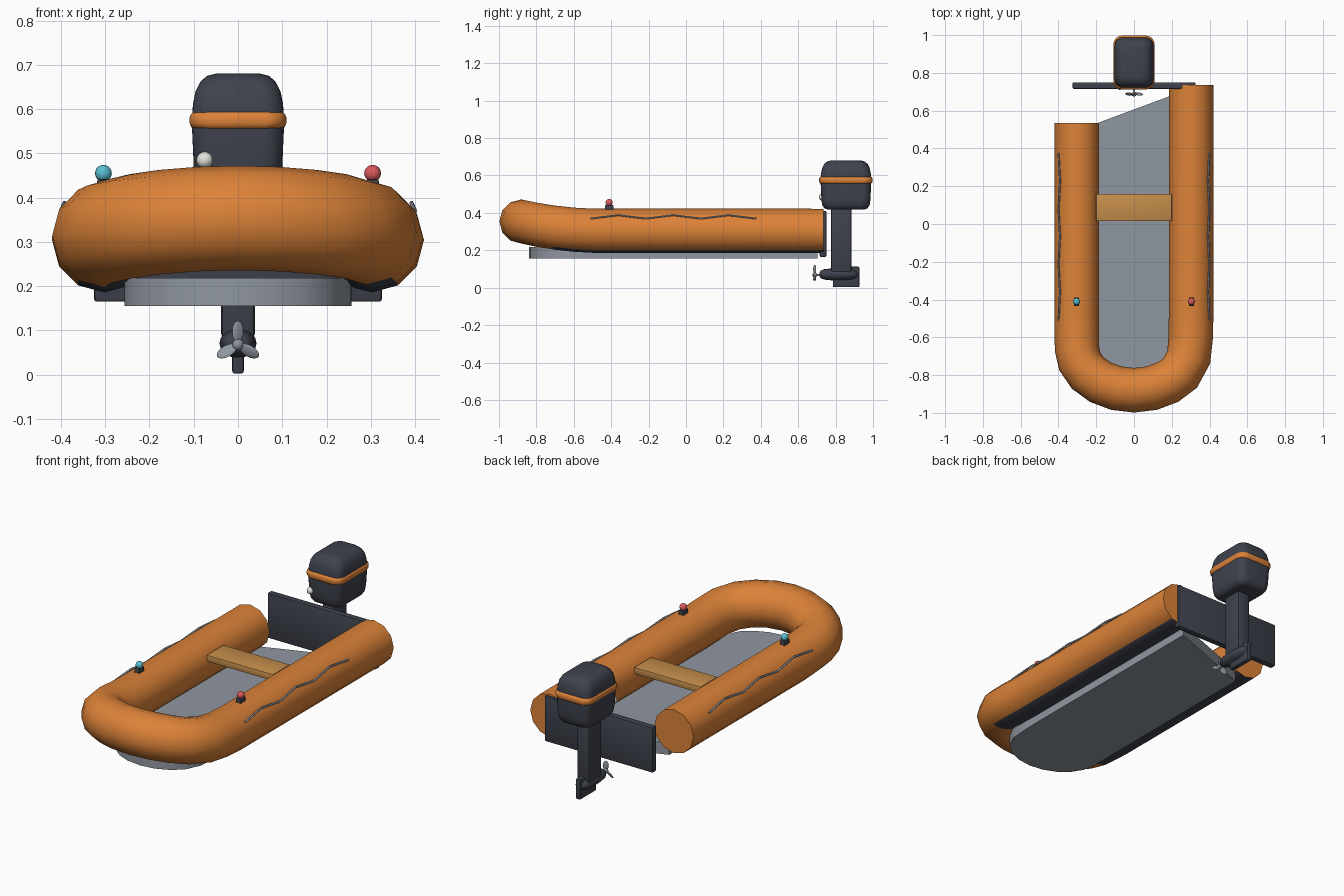
import bpy, bmesh, math
from mathutils import Vector, Matrix

if "Cube" in bpy.data.objects:
    bpy.data.objects.remove(bpy.data.objects["Cube"])


def mat(name, rgb):
    m = bpy.data.materials.new(name)
    m.diffuse_color = (*rgb, 1)
    m.use_nodes = True
    m.node_tree.nodes["Principled BSDF"].inputs["Base Color"].default_value = m.diffuse_color
    return m


ORANGE = mat("orange", (0.72, 0.225, 0.04))
DARK = mat("charcoal", (0.05, 0.055, 0.075))
GREY = mat("grey", (0.28, 0.31, 0.355))
WOOD = mat("wood", (0.56, 0.27, 0.07))
TEAL = mat("teal", (0.1, 0.52, 0.64))
RED = mat("red", (0.72, 0.1, 0.11))
WHITE = mat("off_white", (0.78, 0.78, 0.74))


def finish(bm, name, mats, angle=None):
    bmesh.ops.recalc_face_normals(bm, faces=bm.faces)
    me = bpy.data.meshes.new(name)
    bm.to_mesh(me)
    bm.free()
    ob = bpy.data.objects.new(name, me)
    bpy.context.collection.objects.link(ob)
    for m in mats:
        me.materials.append(m)
    if angle:
        bpy.ops.object.select_all(action='DESELECT')
        bpy.context.view_layer.objects.active = ob
        ob.select_set(True)
        bpy.ops.object.shade_smooth_by_angle(angle=math.radians(angle))
    return ob


def loft(name, rings, mats, angle=None, rule=None):
    """Skin closed rings with equal point counts and cap both ends."""
    bm = bmesh.new()
    vs = [[bm.verts.new(p) for p in r] for r in rings]
    n = len(rings[0])
    for a, b in zip(vs, vs[1:]):
        for i in range(n):
            j = (i + 1) % n
            bm.faces.new((a[i], a[j], b[j], b[i]))
    bm.faces.new(vs[0])
    bm.faces.new(vs[-1])
    if rule:
        bm.normal_update()
        for f in bm.faces:
            f.material_index = rule(f.calc_center_median(), len(f.verts))
    return finish(bm, name, mats, angle)


def box(name, lo, hi, m, bevel=0.0):
    bm = bmesh.new()
    lo, hi = Vector(lo), Vector(hi)
    bmesh.ops.create_cube(bm, size=1, matrix=Matrix.Translation((lo + hi) / 2)
                          @ Matrix.Diagonal((*(hi - lo), 1)))
    if bevel:
        bmesh.ops.bevel(bm, geom=bm.edges[:], offset=bevel, segments=2,
                        profile=0.5, affect='EDGES')
    return finish(bm, name, [m], 35)


def ball(name, c, r, m):
    bm = bmesh.new()
    bmesh.ops.create_uvsphere(bm, u_segments=16, v_segments=10, radius=r,
                              matrix=Matrix.Translation(c))
    return finish(bm, name, [m], 60)


def rounded_rect(hx, hy, r, cy, z, seg=5):
    pts = []
    for k, (sx, sy) in enumerate(((1, 1), (-1, 1), (-1, -1), (1, -1))):
        for i in range(seg + 1):
            a = math.pi / 2 * (k + i / seg)
            pts.append((sx * (hx - r) + r * math.cos(a),
                        cy + sy * (hy - r) + r * math.sin(a), z))
    return pts


# centre line of the tube: right stern, round the bow, left stern
N = 10
path = [(0.302, 0.735), (0.302, -0.5)]
path += [(0.302 * math.cos(math.pi * i / N), -0.66 - 0.22 * math.sin(math.pi * i / N))
         for i in range(1, N + 1)]
path[2] = (0.29, -0.705)
path.append((-0.302, 0.535))
# extra straight stations so the bow lift stays smooth
path[2:2] = [(0.3, -0.6)]
path[-1:-1] = [(-0.302, -0.58), (-0.302, -0.48)]


def lift(y):
    return 0.05 * (max(0, -0.45 - y) / 0.43) ** 2


# inflatable tube, 12 sided, dark wear strip on the lowest faces
R, ZC, rings = 0.118, 0.304, []
P = [Vector(p) for p in path]
for i, p in enumerate(P):
    d0 = (p - P[max(i - 1, 0)]).normalized()
    d1 = (P[min(i + 1, len(P) - 1)] - p).normalized()
    t = (d0 + d1).normalized()
    nrm = Vector((-t.y, t.x))
    rings.append([(p.x + nrm.x * R * math.cos(a), p.y + nrm.y * R * math.cos(a),
                   ZC + lift(p.y) + R * math.sin(a))
                  for a in (math.tau * k / 12 for k in range(12))])


def strip_rule(c, n):
    return 1 if n == 4 and c.y > -0.69 and c.z < ZC + lift(c.y) - 0.1 else 0


loft("inflatable_tube", rings, [ORANGE, DARK], 50, strip_rule)

# floor follows the tube plan, scaled in
loft("hull_floor", [[(x * 0.85, y * 0.955, z) for x, y in path] for z in (0.155, 0.218)],
     [GREY], 35)

box("seat", (-0.2, 0.015, 0.338), (0.2, 0.16, 0.374), WOOD, 0.004)
box("transom", (-0.325, 0.715, 0.165), (0.325, 0.75, 0.41), DARK, 0.006)

# side details: navigation lights and grab ropes
for side, s, colour in (("left", -1, TEAL), ("right", 1, RED)):
    x = 0.304 * s
    box(side + "_light_base", (x - 0.014, -0.434, 0.405), (x + 0.014, -0.388, 0.441), DARK, 0.003)
    ball(side + "_light", (x, -0.411, 0.455), 0.019, colour)
    cu = bpy.data.curves.new(side + "_rope", 'CURVE')
    cu.dimensions = '3D'
    cu.bevel_depth = 0.005
    cu.bevel_resolution = 1
    cu.use_fill_caps = True
    sp = cu.splines.new('POLY')
    sp.points.add(6)
    for i, pt in enumerate(sp.points):
        up = i % 2
        pt.co = (s * (0.392 if up else 0.4), -0.51 + 0.1475 * i, 0.388 if up else 0.37, 1)
    cu.materials.append(GREY)
    bpy.context.collection.objects.link(bpy.data.objects.new(side + "_rope", cu))

# outboard motor cowl and its orange band
CY = 0.855
cowl = [(0.418, 0.07, 0.098, 0.03), (0.424, 0.085, 0.115, 0.04), (0.442, 0.096, 0.127, 0.045),
        (0.47, 0.1, 0.131, 0.045), (0.56, 0.104, 0.135, 0.045), (0.61, 0.102, 0.133, 0.045),
        (0.64, 0.096, 0.127, 0.045), (0.662, 0.085, 0.116, 0.045), (0.675, 0.07, 0.1, 0.04),
        (0.68, 0.05, 0.08, 0.03)]
loft("motor_cowl", [rounded_rect(hx, hy, r, CY, z) for z, hx, hy, r in cowl], [DARK], 50)
band = [(0.555, 0.1), (0.56, 0.106), (0.568, 0.109), (0.582, 0.109), (0.589, 0.106), (0.594, 0.1)]
loft("motor_band", [rounded_rect(h, h + 0.034, 0.048, CY, z) for z, h in band], [ORANGE], 50)
ball("starter_knob", (-0.075, 0.729, 0.485), 0.019, WHITE)

# motor leg, gearcase and skeg
box("motor_leg", (-0.038, 0.775, 0.08), (0.038, 0.886, 0.43), DARK, 0.012)
gear = [(0.715, 0.014), (0.72, 0.026), (0.74, 0.036), (0.78, 0.041), (0.85, 0.042),
        (0.89, 0.036), (0.91, 0.025), (0.92, 0.012)]
loft("gearcase", [[(r * math.cos(a), y, 0.071 + 0.78 * r * math.sin(a))
                   for a in (math.tau * k / 16 for k in range(16))] for y, r in gear], [DARK], 50)
box("skeg", (-0.013, 0.785, 0.003), (0.013, 0.927, 0.112), DARK, 0.005)

# propeller: hub, shaft and three pitched blades
ball("propeller_hub", (0, 0.688, 0.068), 0.013, GREY)
box("propeller_shaft", (-0.006, 0.688, 0.062), (0.006, 0.73, 0.074), GREY)
for i in range(3):
    bm = bmesh.new()
    M = (Matrix.Translation((0, 0.688, 0.068)) @ Matrix.Rotation(math.tau * i / 3, 4, 'Y')
         @ Matrix.Translation((0, 0, 0.029)) @ Matrix.Rotation(math.radians(30), 4, 'Z')
         @ Matrix.Diagonal((0.015, 0.004, 0.025, 1)))
    bmesh.ops.create_uvsphere(bm, u_segments=12, v_segments=8, radius=1, matrix=M)
    finish(bm, "propeller_blade_%d" % (i + 1), [GREY], 60)
